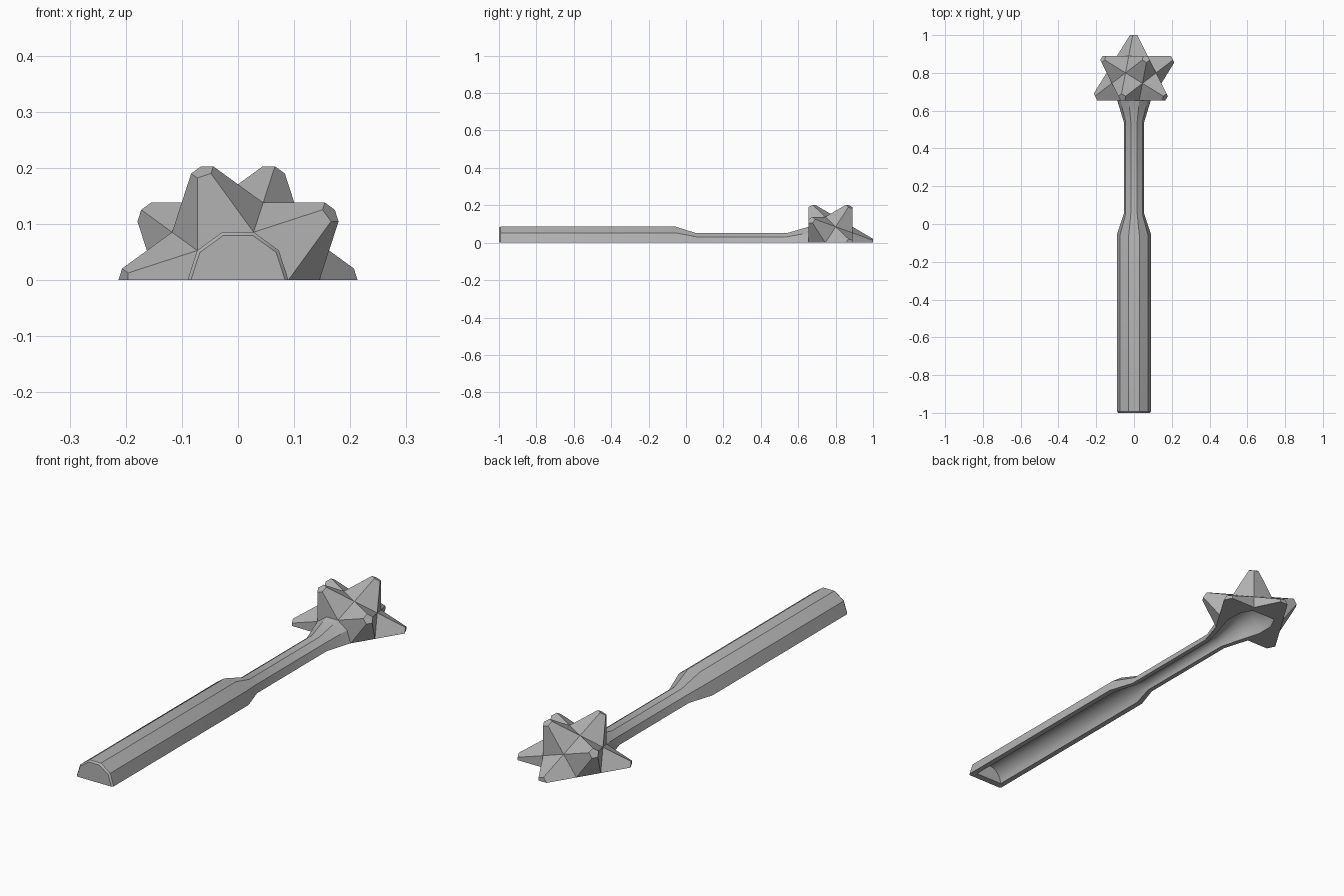
import bpy, bmesh
from math import sin, cos, pi, atan2
from mathutils import Vector

cube = bpy.data.objects.get("Cube")
if cube:
    bpy.data.objects.remove(cube)

grey = bpy.data.materials.new("stone_grey")
grey.use_nodes = True
colour = (0.45, 0.45, 0.45, 1)
grey.diffuse_color = colour
grey.node_tree.nodes["Principled BSDF"].inputs["Base Color"].default_value = colour


def finish(bm, name, half=True):
    """Turn a closed bmesh into an object, keeping only the part above the ground."""
    bmesh.ops.remove_doubles(bm, verts=bm.verts[:], dist=1e-4)
    if half:
        cut = bmesh.ops.bisect_plane(bm, geom=bm.verts[:] + bm.edges[:] + bm.faces[:], dist=1e-5,
                                     plane_co=(0, 0, 0), plane_no=(0, 0, 1), clear_inner=True)
        edges = [e for e in bm.edges if e.is_boundary]
        bmesh.ops.contextual_create(bm, geom=edges)
    bmesh.ops.recalc_face_normals(bm, faces=bm.faces[:])
    mesh = bpy.data.meshes.new(name)
    bm.to_mesh(mesh)
    bm.free()
    mesh.materials.append(grey)
    obj = bpy.data.objects.new(name, mesh)
    bpy.context.collection.objects.link(obj)
    return obj


def lathe_y(profile, sides):
    """Closed solid of rings around the y axis, from (y, radius) pairs."""
    bm = bmesh.new()
    rings = [[bm.verts.new((r * cos(2 * pi * i / sides), y, r * sin(2 * pi * i / sides)))
              for i in range(sides)] for y, r in profile]
    for a, b in zip(rings, rings[1:]):
        for i in range(sides):
            j = (i + 1) % sides
            bm.faces.new((a[i], a[j], b[j], b[i]))
    bm.faces.new(rings[0])
    bm.faces.new(rings[-1])
    return bm


def spiked_head(centre_y, inradius, reach):
    """Dodecahedron with a blunt five-sided spike on every face but the front one."""
    directions = [Vector((0, s, 0)) for s in (1, -1)]
    for i in range(5):
        for s, turn in ((1, 0), (-1, pi / 5)):
            a = turn + i * 2 * pi / 5
            directions.append(Vector((2 * cos(a), s, 2 * sin(a))).normalized())
    core = bmesh.new()
    for d in directions:
        core.verts.new(d)
    bmesh.ops.convex_hull(core, input=core.verts[:])

    bm = bmesh.new()
    centre = Vector((0, centre_y, 0))
    apex_height = inradius * 5 ** 0.5
    blunt = (reach - inradius) / (apex_height - inradius)
    for v in core.verts:
        d = v.co.normalized()
        side = d.orthogonal().normalized()
        other = d.cross(side)
        pits = [f.calc_center_median().normalized() * inradius * 1.2584 for f in v.link_faces]
        pits.sort(key=lambda p: atan2(p.dot(other), p.dot(side)))
        base = [bm.verts.new(centre + p) for p in pits]
        if d.y < -0.9:
            bm.faces.new(base)
            continue
        tip = [bm.verts.new(centre + p.lerp(d * apex_height, blunt)) for p in pits]
        for i in range(5):
            j = (i + 1) % 5
            bm.faces.new((base[i], base[j], tip[j], tip[i]))
        bm.faces.new(tip)
    core.free()
    return bm


# Shaft: thick grip, thin neck and a flare into the head
shaft = finish(lathe_y([(-1, 0.084), (-0.992, 0.09), (-0.055, 0.09), (0.055, 0.054),
                        (0.54, 0.054), (0.658, 0.09)], 10), "shaft")
head = finish(spiked_head(0.7725, 0.1175, 0.2275), "spiked_head")

# Hollow underside running through both parts
cutter = finish(lathe_y([(-0.97, 0.066), (-0.055, 0.066), (0.055, 0.034), (0.54, 0.034),
                         (0.658, 0.066), (0.73, 0.088), (0.81, 0.088), (0.865, 0.06)], 20),
                "hollow_cutter", half=False)
cutter.hide_render = True

for obj in (shaft, head):
    mod = obj.modifiers.new("hollow", "BOOLEAN")
    mod.operation = "DIFFERENCE"
    mod.solver = "EXACT"
    mod.object = cutter
    bpy.ops.object.select_all(action="DESELECT")
    obj.select_set(True)
    bpy.context.view_layer.objects.active = obj
    bpy.ops.object.modifier_apply(modifier=mod.name)
    bpy.ops.object.shade_smooth_by_angle(angle=pi / 6)
bpy.data.objects.remove(cutter)
